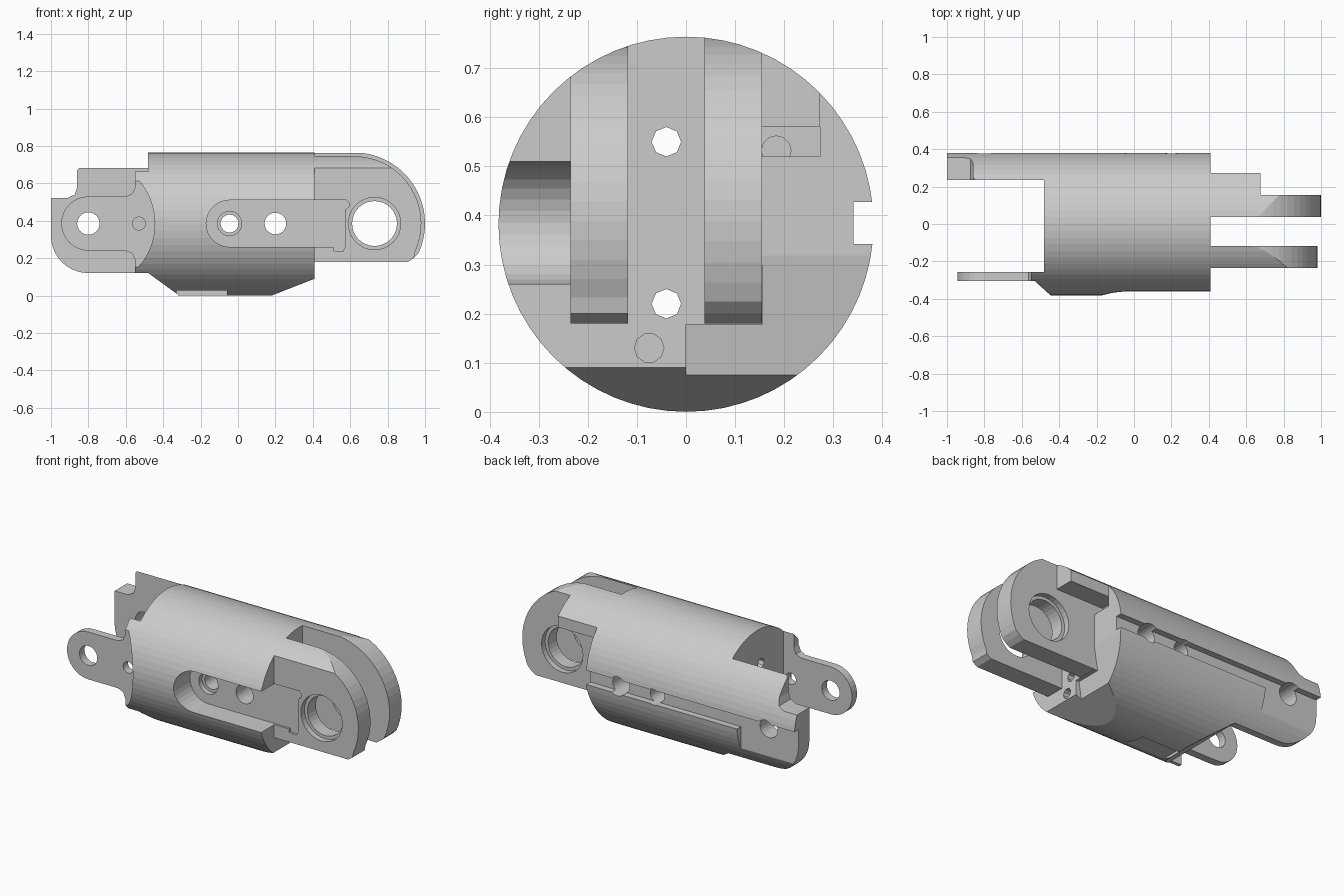
import bpy, bmesh, math

if "Cube" in bpy.data.objects:
    bpy.data.objects.remove(bpy.data.objects["Cube"])

R, CZ = 0.382, 0.382


def arc(cx, cz, r, a0, a1, n=10):
    """Points on an arc, angles in degrees."""
    return [(cx + r * math.cos(math.radians(a0 + (a1 - a0) * i / n)),
             cz + r * math.sin(math.radians(a0 + (a1 - a0) * i / n))) for i in range(n + 1)]


def prism(name, pts, d0, d1, axis='y'):
    """Extrude a 2D profile along y (profile in xz) or x (profile in yz)."""
    bm = bmesh.new()
    place = (lambda u, v, d: (u, d, v)) if axis == 'y' else (lambda u, v, d: (d, u, v))
    a = [bm.verts.new(place(u, v, d0)) for u, v in pts]
    b = [bm.verts.new(place(u, v, d1)) for u, v in pts]
    bm.faces.new(a)
    bm.faces.new(b)
    n = len(pts)
    for i in range(n):
        bm.faces.new((a[i], a[(i + 1) % n], b[(i + 1) % n], b[i]))
    bmesh.ops.recalc_face_normals(bm, faces=bm.faces)
    me = bpy.data.meshes.new(name)
    bm.to_mesh(me)
    bm.free()
    ob = bpy.data.objects.new(name, me)
    bpy.context.collection.objects.link(ob)
    return ob


def disc(cu, cv, r, d0, d1, axis='y', n=24):
    return prism("disc", arc(cu, cv, r, 0, 360, n)[:-1], d0, d1, axis)


def box(x0, x1, y0, y1, z0, z1):
    return prism("box", [(x0, z0), (x1, z0), (x1, z1), (x0, z1)], y0, y1)


def combine(target, tool, op):
    tool.hide_render = True
    m = target.modifiers.new("bool", 'BOOLEAN')
    m.operation, m.solver, m.object = op, 'EXACT', tool
    bpy.context.view_layer.objects.active = target
    bpy.ops.object.modifier_apply(modifier=m.name)
    bpy.data.objects.remove(tool, do_unlink=True)


# Main body with sloped underside ends
body = prism("joint_housing", [(-.48, .85), (.41, .85), (.41, .09), (.18, 0), (.17, -.05),
                               (-.31, -.05), (-.32, .004), (-.48, .12)], -.5, .5)


# Right clevis lugs: rounded nose, flat underside
def lug(r, y0, y1):
    pts = [(.3, .18), (.91, .18), (.94, .2)] + arc(.62, .385, r, -25, 90, 18) + [(.3, .385 + r)]
    return prism("clevis_lug", pts, y0, y1)


back_arm = prism("back_arm", [(-.4, .12), (-.4, .69), (-.84, .69), (-.86, .67), (-.86, .58),
                              (-.873, .54), (-.91, .522), (-1, .522)]
                 + arc(-.8, .32, .2, 180, 270), .235, .5)
eye_plate = prism("eye_plate", arc(-.8, .385, .145, 90, 270, 16)
                  + [(-.6, .24), (-.565, .225), (-.55, .19), (-.55, .12), (-.45, .12),
                     (-.45, .67), (-.55, .67), (-.55, .58), (-.565, .545), (-.6, .53)], -.305, -.257)
for part in (lug(.38, .038, .155), lug(.36, -.235, -.118),
             box(.35, .675, .1, .273, .58, .85),
             back_arm, eye_plate,
             box(-.55, -.4, -.5, -.257, .12, .67)):
    combine(body, part, 'UNION')

# Round everything to the outer barrel
combine(body, disc(0, CZ, R, -1.2, 1.2, 'x', 64), 'INTERSECT')

# Front keyway with a small hook at the lug end
slot = prism("slot", arc(-.045, .385, .125, 90, 270, 16)
             + [(.51, .26), (.51, .24), (.56, .235), (.573, .26), (.573, .46), (.595, .475),
                (.595, .495), (.58, .51)], -.5, -.222)
cuts = [
    slot,
    disc(-.8, .385, .355, -.5, -.305, n=64),            # flat around the eye
    box(-1.1, .5, .341, .5, .342, .427),                # back groove
    box(-1.1, -.61, .341, .5, .05, .427),               # back arm flat
    box(.35, .55, .155, .273, .52, .58),                # pocket under the stop block
    disc(-.8, .385, .06, -.5, .5),                      # eye holes
    disc(-.53, .385, .035, -.5, -.2, n=16),
    disc(-.045, .385, .048, -.5, .5),                   # cross holes
    disc(-.045, .385, .065, -.5, -.19),
    disc(.2, .385, .058, -.5, .5),
    disc(.73, .385, .12, -.5, .5, n=32),                # pivot bore and counterbores
    disc(.73, .385, .14, -.5, -.2, n=32),
    disc(.73, .385, .14, .12, .5, n=32),
    disc(-.04, .55, .03, -.6, .6, 'x', 8),              # lengthwise holes
    disc(-.04, .22, .03, -.6, .6, 'x', 8),
    disc(-.075, .13, .03, .1, .6, 'x', 10),
    disc(.184, .532, .03, .1, .39, 'x', 12),
    prism("relief", [(.411, .325), (.5, .325), (.5, 0), (.36, 0)], .156, .5),   # sloped end face
    prism("relief", [(.388, .178), (.5, .178), (.5, 0), (.36, 0)], 0, .157),
    box(-.33, -.06, -.5, 0, -.1, .028),                 # underside step
]
for c in cuts:
    combine(body, c, 'DIFFERENCE')
